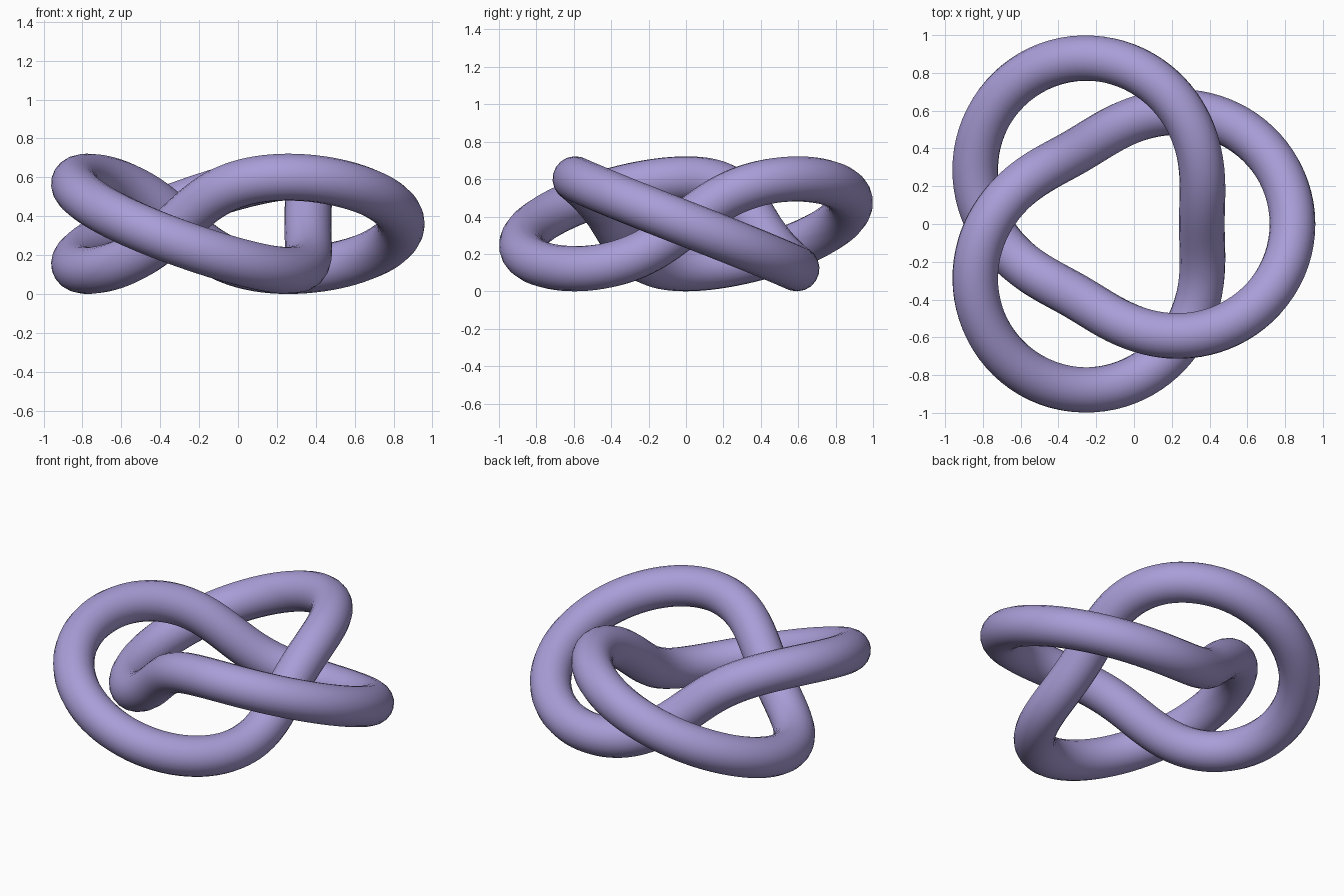
import bpy
from math import sin, cos, tau

if "Cube" in bpy.data.objects:
    bpy.data.objects.remove(bpy.data.objects["Cube"])

# Knot dimensions: ring radius, winding radius, tube radius, x offset that centres it
RING, WIND, TUBE, SHIFT = 0.684, 0.24, 0.121, -0.085
STEPS = 240

# Closed path: two turns around the ring, three windings through it
curve = bpy.data.curves.new("trefoil_knot", 'CURVE')
curve.dimensions = '3D'
path = curve.splines.new('POLY')
path.points.add(STEPS - 1)
path.use_cyclic_u = True
path.use_smooth = True
for i, point in enumerate(path.points):
    t = tau * i / STEPS
    r = RING + WIND * cos(3 * t)
    point.co = (r * cos(2 * t) + SHIFT, r * sin(2 * t),
                TUBE + WIND - WIND * sin(3 * t), 1)

# Round tube along the path
curve.bevel_depth = TUBE
curve.bevel_resolution = 8
knot = bpy.data.objects.new("trefoil_knot", curve)
bpy.context.collection.objects.link(knot)

# Lavender colour
mat = bpy.data.materials.new("lavender")
mat.diffuse_color = (0.40, 0.34, 0.68, 1)
mat.use_nodes = True
mat.node_tree.nodes["Principled BSDF"].inputs["Base Color"].default_value = mat.diffuse_color
curve.materials.append(mat)
